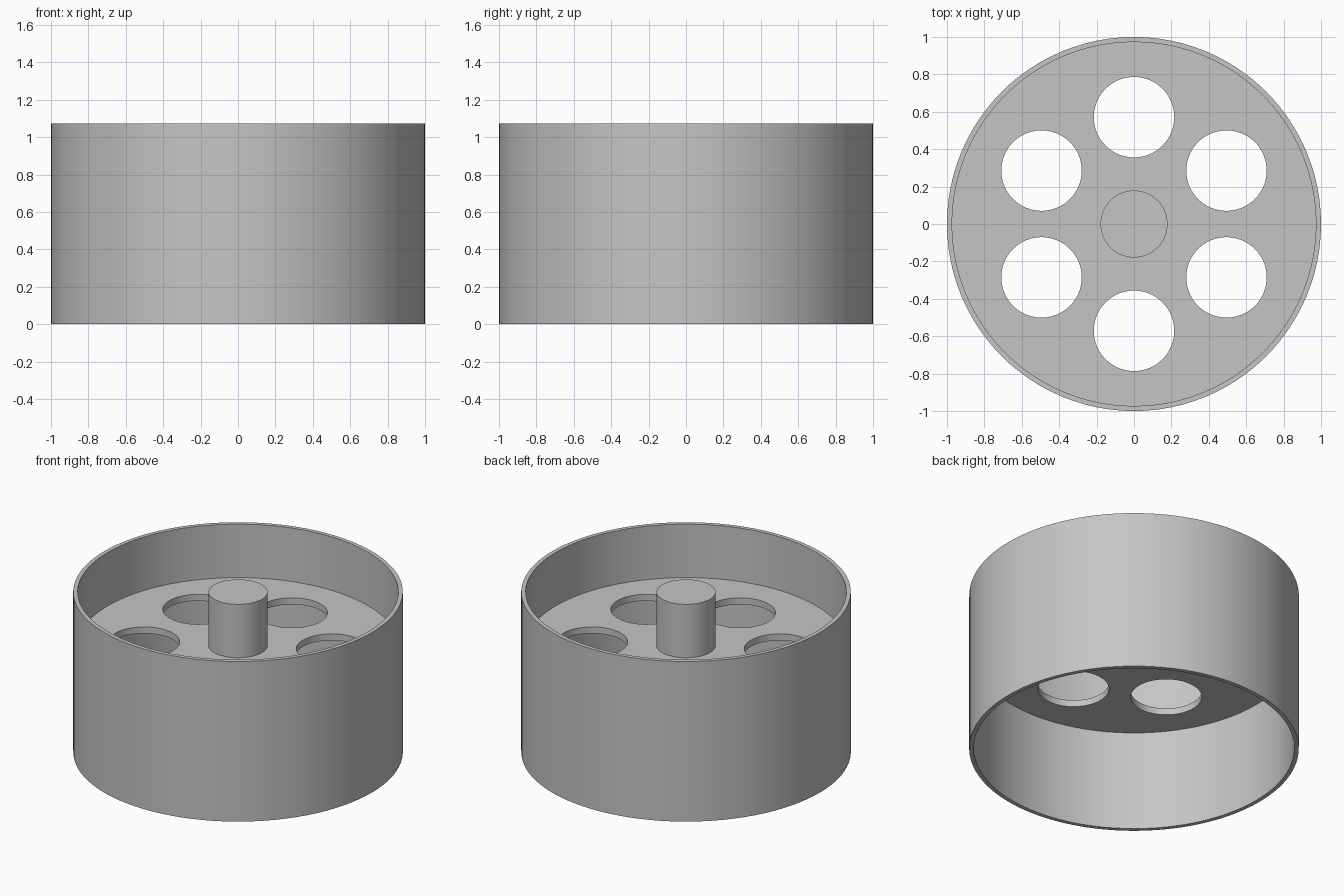
import bpy
import bmesh
from math import cos, sin, pi, radians
from mathutils import Matrix

cube = bpy.data.objects.get("Cube")
if cube:
    bpy.data.objects.remove(cube, do_unlink=True)

HEIGHT = 1.072
OUTER, INNER = 1.0, 0.973
WEB_BOTTOM, WEB_TOP = 0.67, 0.714
HUB_RADIUS = 0.179
HOLE_RADIUS, HOLE_CIRCLE, HOLES = 0.215, 0.571, 6
SIDES = 96

grey = bpy.data.materials.new("plain grey")
grey.use_nodes = True
colour = (0.56, 0.56, 0.56, 1)
grey.diffuse_color = colour
grey.node_tree.nodes["Principled BSDF"].inputs["Base Color"].default_value = colour


def add_cylinder(bm, radius, bottom, top, x=0, y=0):
    bmesh.ops.create_cone(
        bm, cap_ends=True, segments=SIDES, radius1=radius, radius2=radius,
        depth=top - bottom, matrix=Matrix.Translation((x, y, (bottom + top) / 2)))


def make_object(name, bm):
    mesh = bpy.data.meshes.new(name)
    bm.to_mesh(mesh)
    bm.free()
    mesh.materials.append(grey)
    obj = bpy.data.objects.new(name, mesh)
    bpy.context.collection.objects.link(obj)
    return obj


def activate(obj):
    bpy.ops.object.select_all(action='DESELECT')
    obj.select_set(True)
    bpy.context.view_layer.objects.active = obj


# Outer wall: a rectangular section turned around the axis
bm = bmesh.new()
section = [(INNER, 0), (OUTER, 0), (OUTER, HEIGHT), (INNER, HEIGHT)]
rings = [[bm.verts.new((r * cos(2 * pi * i / SIDES), r * sin(2 * pi * i / SIDES), z))
          for r, z in section] for i in range(SIDES)]
for i, ring in enumerate(rings):
    following = rings[(i + 1) % SIDES]
    for j in range(len(section)):
        k = (j + 1) % len(section)
        bm.faces.new((ring[j], following[j], following[k], ring[k]))
bmesh.ops.recalc_face_normals(bm, faces=bm.faces)
rim = make_object("rim_wall", bm)

# Web disc, let slightly into the wall
bm = bmesh.new()
add_cylinder(bm, (INNER + OUTER) / 2, WEB_BOTTOM, WEB_TOP)
web = make_object("web_disc", bm)

# Ring of round holes cut through the web
bm = bmesh.new()
for i in range(HOLES):
    angle = pi / 2 + 2 * pi * i / HOLES
    add_cylinder(bm, HOLE_RADIUS, WEB_BOTTOM - 0.1, WEB_TOP + 0.1,
                 HOLE_CIRCLE * cos(angle), HOLE_CIRCLE * sin(angle))
cutter = make_object("hole_cutter", bm)
cutter.hide_render = True
cut = web.modifiers.new("holes", 'BOOLEAN')
cut.operation = 'DIFFERENCE'
cut.solver = 'EXACT'
cut.object = cutter
activate(web)
bpy.ops.object.modifier_apply(modifier=cut.name)
bpy.data.objects.remove(cutter, do_unlink=True)

# Central hub standing on the web, level with the rim
bm = bmesh.new()
add_cylinder(bm, HUB_RADIUS, (WEB_BOTTOM + WEB_TOP) / 2, HEIGHT)
hub = make_object("hub", bm)

# Smooth round walls with crisp edges
for obj in (rim, web, hub):
    activate(obj)
    bpy.ops.object.shade_smooth_by_angle(angle=radians(30))
